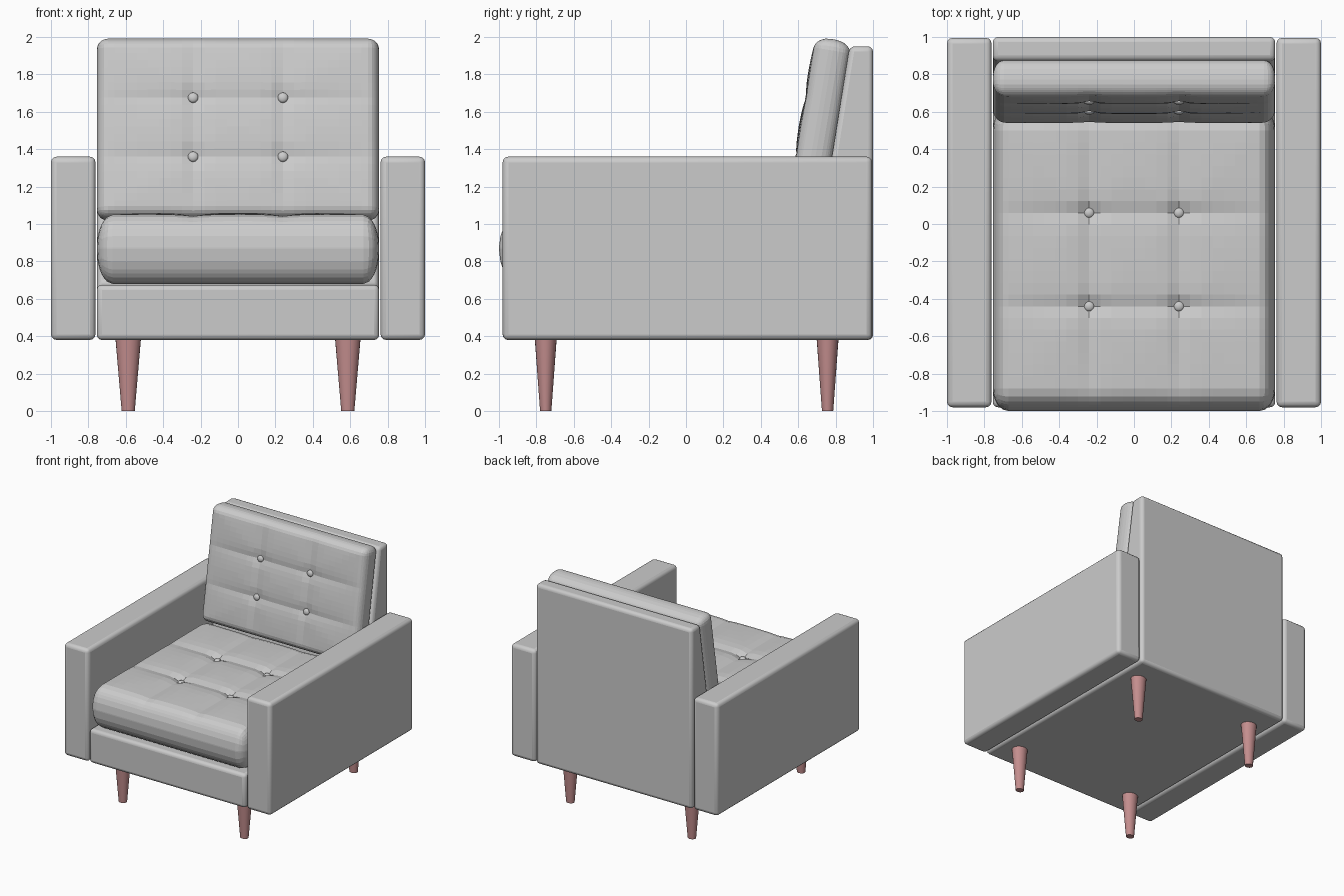
import bpy, bmesh, math
from mathutils import Vector, Matrix

if "Cube" in bpy.data.objects:
    bpy.data.objects.remove(bpy.data.objects["Cube"])


def add_object(name, bm, matrix=Matrix(), material=None):
    bmesh.ops.recalc_face_normals(bm, faces=bm.faces)
    mesh = bpy.data.meshes.new(name)
    bm.to_mesh(mesh)
    bm.free()
    obj = bpy.data.objects.new(name, mesh)
    obj.matrix_world = matrix
    bpy.context.collection.objects.link(obj)
    if material:
        mesh.materials.append(material)
    return obj


def soften(obj, width=0.0, angle=40):
    if width:
        mod = obj.modifiers.new("rounded_edges", 'BEVEL')
        mod.width = width
        mod.segments = 3
    bpy.ops.object.select_all(action='DESELECT')
    obj.select_set(True)
    bpy.context.view_layer.objects.active = obj
    bpy.ops.object.shade_smooth_by_angle(angle=math.radians(angle))


def box(name, lo, hi, bevel):
    lo, hi = Vector(lo), Vector(hi)
    bm = bmesh.new()
    bmesh.ops.create_cube(bm, size=1)
    for v in bm.verts:
        v.co = (lo + hi) / 2 + v.co * (hi - lo)
    soften(add_object(name, bm), bevel)


def cushion(name, half, radius, button, matrix, crease, dent):
    """Rounded pillow with four buttons on its local +z face."""
    half, radius = Vector(half), Vector(radius)
    bm = bmesh.new()
    bmesh.ops.create_cube(bm, size=2)
    for v in bm.verts:
        v.co = v.co * half
    # grid lines: button-aligned inside, denser in the rounded rim
    for axis in range(3):
        inner = half[axis] - radius[axis]
        cuts = [half[axis] - radius[axis] * f for f in (1.0, 0.62, 0.28)]
        if axis < 2:
            step = button[axis] / 4
            cuts += [k * step for k in range(int((inner - 0.02) / step) + 1)]
        for c in sorted({s * c for c in cuts for s in (-1, 1)}):
            normal = Vector((0, 0, 0))
            normal[axis] = 1
            bmesh.ops.bisect_plane(bm, geom=bm.verts[:] + bm.edges[:] + bm.faces[:],
                                   plane_co=normal * c, plane_no=normal)

    def tuft(x, y):
        u, w = abs(x) / half.x, abs(y) / half.y
        dx, dy = abs(x) - button[0], abs(y) - button[1]
        lines = max(math.exp(-abs(dx) / 0.06), math.exp(-abs(dy) / 0.06))
        fade = max(0, 1 - u ** 4) * max(0, 1 - w ** 4)
        return (crease * lines * fade + 0.016 * max(u, w) ** 4
                + dent * math.exp(-(dx * dx + dy * dy) / 0.05 ** 2))

    for v in bm.verts:
        p = v.co.copy()
        core = Vector([max(-(h - r), min(h - r, c)) for c, h, r in zip(p, half, radius)])
        d = Vector([(a - b) / r for a, b, r in zip(p, core, radius)])
        if d.length > 1e-6:
            d.normalize()
        v.co = core + d * radius
        if v.co.z > 0:
            v.co.z -= tuft(v.co.x, v.co.y) * v.co.z / half.z
    add_object(name, bm, matrix)

    # buttons
    bm = bmesh.new()
    z = half.z - tuft(*button) + 0.008
    for sx in (-1, 1):
        for sy in (-1, 1):
            place = (Matrix.Translation((sx * button[0], sy * button[1], z))
                     @ Matrix.Diagonal((1, 1, 0.6, 1)))
            bmesh.ops.create_uvsphere(bm, u_segments=14, v_segments=8,
                                      radius=0.028, matrix=place)
    soften(add_object(name + "_buttons", bm, matrix))


# armrests
for side, x0, x1 in (("left", -1.0, -0.762), ("right", 0.762, 1.0)):
    box(side + "_armrest", (x0, -0.98, 0.38), (x1, 0.995, 1.36), 0.03)

# base and backrest frame, one L-shaped side profile
profile = [(-0.98, 0.38), (1.0, 0.38), (1.0, 1.95), (0.875, 1.95), (0.67, 0.675), (-0.98, 0.675)]
bm = bmesh.new()
face = bm.faces.new([bm.verts.new((-0.755, y, z)) for y, z in profile])
ext = bmesh.ops.extrude_face_region(bm, geom=[face])
bmesh.ops.translate(bm, vec=(1.51, 0, 0),
                    verts=[g for g in ext["geom"] if isinstance(g, bmesh.types.BMVert)])
soften(add_object("seat_and_back_frame", bm), 0.028)

# cushions
cushion("seat_cushion", (0.755, 0.81, 0.19), (0.085, 0.12, 0.185), (0.24, 0.25),
        Matrix.Translation((0, -0.19, 0.87)), 0.022, 0.035)
cushion("back_cushion", (0.755, 0.49, 0.103), (0.06, 0.06, 0.09), (0.24, 0.16),
        Matrix.Translation((0, 0.703, 1.505)) @ Matrix.Rotation(math.radians(80.5), 4, 'X'),
        0.015, 0.02)

# tapered wooden legs
wood = bpy.data.materials.new("red_wood")
wood.diffuse_color = (0.55, 0.27, 0.27, 1)
wood.use_nodes = True
wood.node_tree.nodes["Principled BSDF"].inputs["Base Color"].default_value = wood.diffuse_color
for side, x in (("left", -0.587), ("right", 0.587)):
    for end, y in (("front", -0.75), ("back", 0.757)):
        bm = bmesh.new()
        bmesh.ops.create_cone(bm, cap_ends=True, segments=24, radius1=0.035, radius2=0.068,
                              depth=0.385,
                              matrix=Matrix.Diagonal((1, 0.86, 1, 1)))
        leg = add_object(f"{end}_{side}_leg", bm, Matrix.Translation((x, y, 0.1925)), wood)
        soften(leg)
